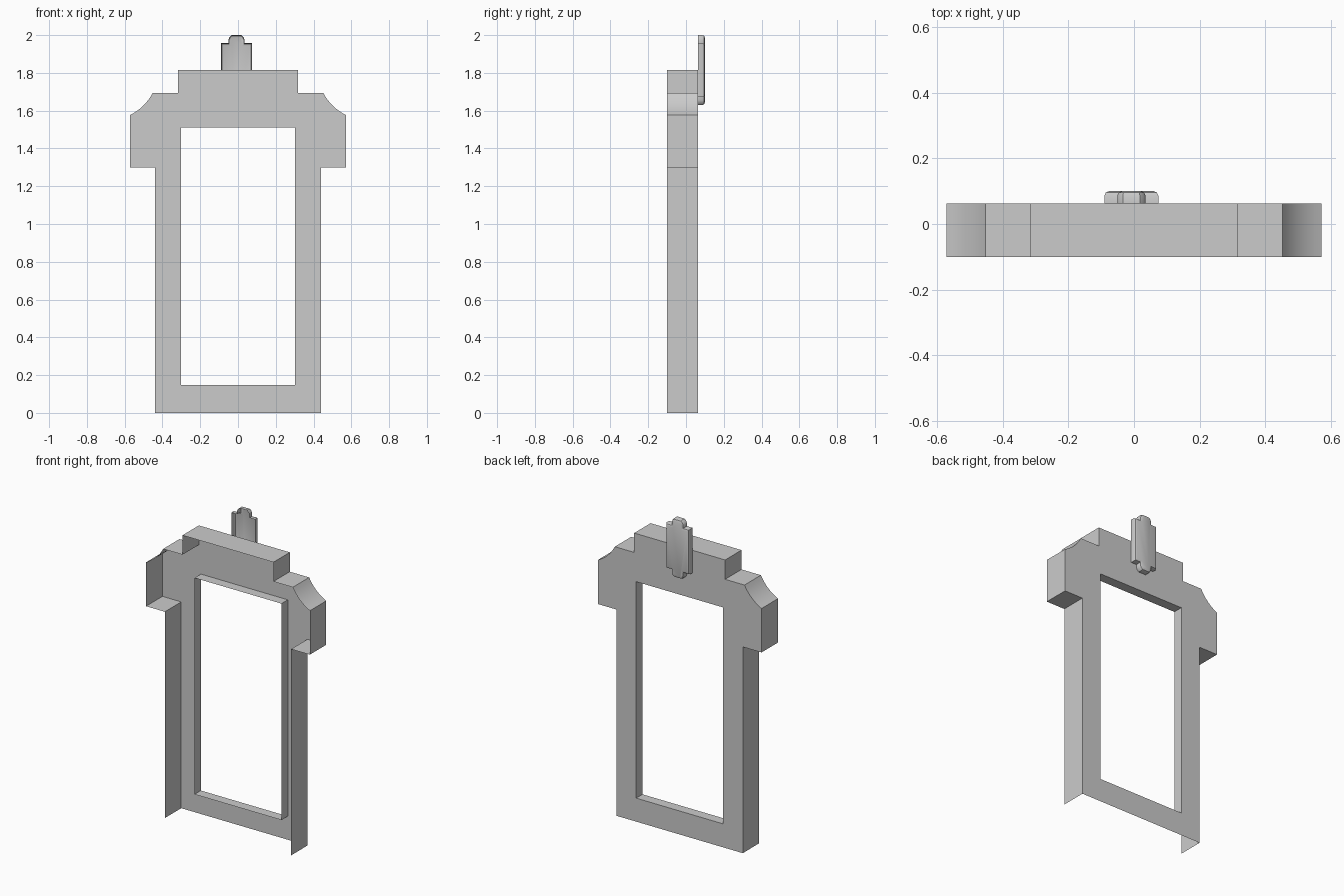
import bpy, bmesh

if "Cube" in bpy.data.objects:
    bpy.data.objects.remove(bpy.data.objects["Cube"])

FRONT, LIP, PLATE, BACK = -0.1, 0.0, 0.063, 0.1


def finish(name, bm, smooth=False):
    mesh = bpy.data.meshes.new(name)
    bm.to_mesh(mesh)
    bm.free()
    ob = bpy.data.objects.new(name, mesh)
    bpy.context.collection.objects.link(ob)
    if smooth:
        bpy.ops.object.select_all(action='DESELECT')
        ob.select_set(True)
        bpy.context.view_layer.objects.active = ob
        bpy.ops.object.shade_smooth_by_angle()
    return ob


def wall(bm, pts, y0, y1, closed):
    """Thin sheet following an (x, z) path, spanning y0..y1."""
    a = [bm.verts.new((x, y0, z)) for x, z in pts]
    b = [bm.verts.new((x, y1, z)) for x, z in pts]
    n = len(pts)
    for i in range(n if closed else n - 1):
        j = (i + 1) % n
        bm.faces.new((a[i], a[j], b[j], b[i]))
    return b


def bezier(p, c, q, n=8):
    return [tuple((1 - t) ** 2 * u + 2 * t * (1 - t) * v + t * t * w
                  for u, v, w in zip(p, c, q))
            for t in (i / n for i in range(n + 1))]


# Right half of the outline, bottom to top, with a concave shoulder
half = [(0.44, 0), (0.44, 1.3), (0.571, 1.3)]
half += bezier((0.571, 1.577), (0.493, 1.616), (0.452, 1.693))
half += [(0.317, 1.693), (0.317, 1.815)]
outline = half + [(-x, z) for x, z in reversed(half)]
window = [(-0.303, 0.148), (0.303, 0.148), (0.303, 1.512), (-0.303, 1.512)]

# Back plate with the window opening
bm = bmesh.new()
for loop in (outline, window):
    vs = [bm.verts.new((x, PLATE, z)) for x, z in loop]
    for i, v in enumerate(vs):
        bm.edges.new((v, vs[(i + 1) % len(vs)]))
bmesh.ops.triangle_fill(bm, edges=bm.edges[:], use_beauty=True, normal=(0, 1, 0))
finish("back_plate", bm)

# Outer skirt, open at the bottom
bm = bmesh.new()
wall(bm, outline, FRONT, PLATE, False)
finish("outer_skirt", bm, True)

# Shallow lip around the window
bm = bmesh.new()
wall(bm, window[::-1], LIP, PLATE, True)
finish("window_lip", bm)

# Clasp: open-backed plaque with a rounded tab at each end
cx, cz = -0.008, 1.815
quarter = [(0.082, 0.0), (0.082, 0.142), (0.043, 0.142), (0.043, 0.160),
           (0.038, 0.174), (0.026, 0.185)]
right = [(x, -z) for x, z in reversed(quarter[1:])] + quarter[1:]
shape = right + [(-x, z) for x, z in reversed(right)]
shape = [(cx + x, cz + z) for x, z in shape]
bm = bmesh.new()
rim = wall(bm, shape, PLATE, BACK, True)
cap = bm.faces.new(rim)
bmesh.ops.recalc_face_normals(bm, faces=bm.faces[:])
bmesh.ops.bevel(bm, geom=list(cap.edges), offset=0.014, segments=2,
                profile=0.5, affect='EDGES', clamp_overlap=True)
finish("clasp", bm, True)
